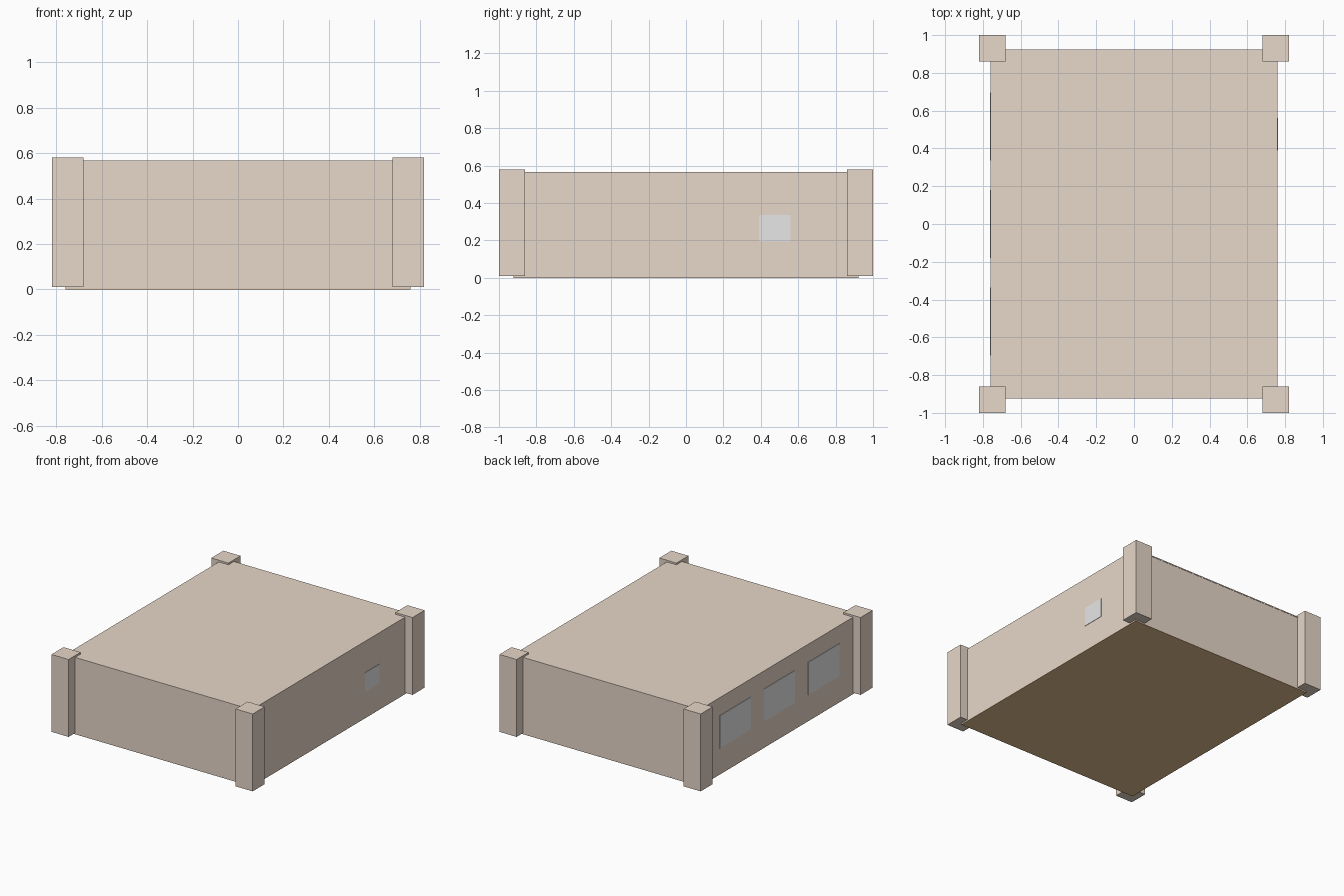
import bpy, bmesh

if "Cube" in bpy.data.objects:
    bpy.data.objects.remove(bpy.data.objects["Cube"])


def material(name, rgb):
    m = bpy.data.materials.new(name)
    m.diffuse_color = (*rgb, 1.0)
    m.use_nodes = True
    m.node_tree.nodes["Principled BSDF"].inputs["Base Color"].default_value = m.diffuse_color
    return m


STONE = material("beige stone", (0.80, 0.68, 0.58))
GLASS = material("grey glass", (0.80, 0.80, 0.80))
WOOD = material("brown floor", (0.80, 0.53, 0.29))


def box(name, x, y, z, mat):
    """Box from (min, max) ranges on each axis."""
    bm = bmesh.new()
    bmesh.ops.create_cube(bm, size=1.0)
    for v in bm.verts:
        for i, (lo, hi) in enumerate((x, y, z)):
            v.co[i] = hi if v.co[i] > 0 else lo
    mesh = bpy.data.meshes.new(name)
    bm.to_mesh(mesh)
    bm.free()
    mesh.materials.append(mat)
    ob = bpy.data.objects.new(name, mesh)
    bpy.context.collection.objects.link(ob)
    return ob


WX, WY = 0.76, 0.923  # half size of the building body

# Floor plate, walls and thin roof slab
box("floor", (-WX, WX), (-WY, WY), (0.0, 0.003), WOOD)
box("walls", (-WX, WX), (-WY, WY), (0.003, 0.559), STONE)
box("roof", (-WX, WX), (-WY - 0.002, WY + 0.002), (0.559, 0.567), STONE)

# Square corner pillars
for sx, side in ((-1, "left"), (1, "right")):
    for sy, end in ((-1, "front"), (1, "back")):
        box(f"{end}_{side}_pillar",
            sorted((sx * 0.68, sx * 0.82)),
            sorted((sy * 0.86, sy * 1.0)),
            (0.01, 0.58), STONE)

# Three large windows on the left wall
for i, cy in enumerate((-0.515, 0.0, 0.515)):
    box(f"left_window_{i + 1}", (-WX - 0.003, -WX + 0.002),
        (cy - 0.18, cy + 0.18), (0.195, 0.435), GLASS)

# One small window on the right wall
box("right_window", (WX - 0.002, WX + 0.003), (0.39, 0.56), (0.195, 0.337), GLASS)
